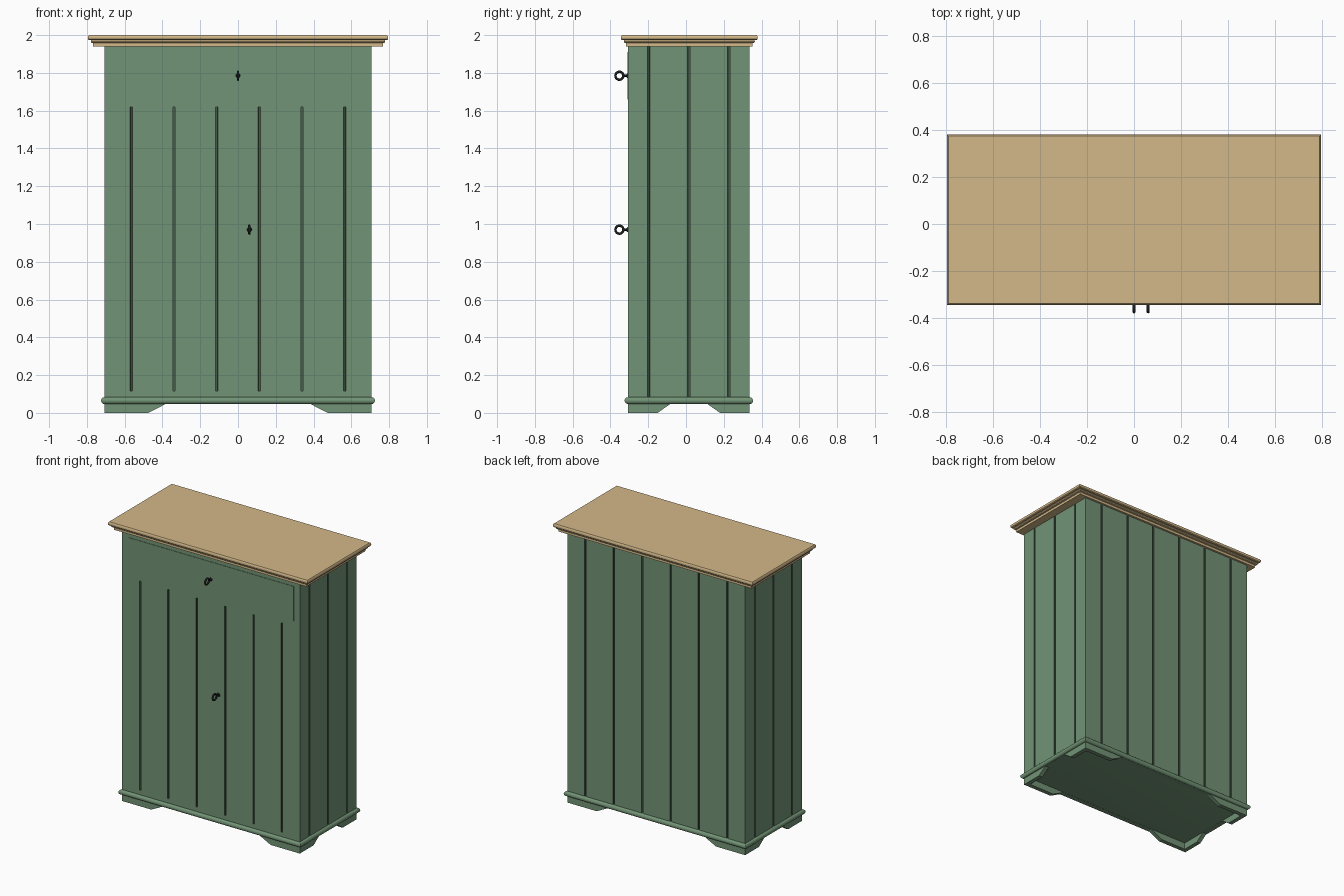
import bpy, bmesh, math
from mathutils import Matrix, Vector

if "Cube" in bpy.data.objects:
    bpy.data.objects.remove(bpy.data.objects["Cube"])

def mat(name, rgb):
    m = bpy.data.materials.new(name)
    m.diffuse_color = (*rgb, 1)
    m.use_nodes = True
    m.node_tree.nodes["Principled BSDF"].inputs["Base Color"].default_value = m.diffuse_color
    return m

GREEN = mat("sage green paint", (0.17, 0.295, 0.18))
GROOVE = mat("dark green groove", (0.06, 0.105, 0.065))
WOOD = mat("pale oak", (0.65, 0.48, 0.25))
IRON = mat("black iron", (0.012, 0.013, 0.013))

HX, HY, CY = 0.707, 0.322, 0.015      # carcass half sizes and depth centre
Y0, Y1 = CY - HY, CY + HY

def finish(name, bm, *mats, smooth=False):
    bmesh.ops.recalc_face_normals(bm, faces=bm.faces[:])
    me = bpy.data.meshes.new(name)
    bm.to_mesh(me)
    bm.free()
    ob = bpy.data.objects.new(name, me)
    bpy.context.collection.objects.link(ob)
    for m in mats:
        me.materials.append(m)
    if smooth:
        bpy.ops.object.select_all(action='DESELECT')
        ob.select_set(True)
        bpy.context.view_layer.objects.active = ob
        bpy.ops.object.shade_smooth_by_angle(angle=math.radians(35))
    return ob

def loft(bm, rings):
    """Join equal-length point rings into a closed solid; returns side faces by level."""
    vs = [[bm.verts.new(p) for p in r] for r in rings]
    n = len(vs[0])
    sides = [[bm.faces.new((a[i], a[(i + 1) % n], b[(i + 1) % n], b[i])) for i in range(n)]
             for a, b in zip(vs, vs[1:])]
    bm.faces.new(vs[0][::-1])
    bm.faces.new(vs[-1])
    return sides

def moulding(name, hx, hy, cy, profile, material):
    """Run an (offset, z) profile around a rectangle."""
    bm = bmesh.new()
    loft(bm, [[(sx * (hx + o), cy + sy * (hy + o), z)
               for sx, sy in ((-1, -1), (1, -1), (1, 1), (-1, 1))] for o, z in profile])
    return finish(name, bm, material, smooth=True)

# Carcass: outline with narrow strips that are sunk into board grooves
GW = 0.006
board_x = [-0.565 + 0.226 * i for i in range(6)]
board_y = [CY + 0.212 * i for i in (-1, 0, 1)]
outline, strips = [], {}

def wall(start, marks, point, front=False):
    outline.append(start)
    for m, s in marks:
        strips[len(outline)] = front
        outline.extend([point(m - s * GW), point(m + s * GW)])

wall((-HX, Y0), [(x, 1) for x in board_x], lambda x: (x, Y0), True)
wall((HX, Y0), [(y, 1) for y in board_y], lambda y: (HX, y))
wall((HX, Y1), [(x, -1) for x in reversed(board_x)], lambda x: (x, Y1))
wall((-HX, Y1), [(y, -1) for y in reversed(board_y)], lambda y: (-HX, y))

bm = bmesh.new()
levels = loft(bm, [[(x, y, z) for x, y in outline] for z in (0.05, 0.115, 1.62, 1.95)])
cut = [row[i] for k, row in enumerate(levels) for i, front in strips.items()
       if k == 1 or not front]
bmesh.ops.recalc_face_normals(bm, faces=bm.faces[:])
sunk = bmesh.ops.inset_region(bm, faces=cut, thickness=0.001, depth=-0.008,
                              use_boundary=True, use_even_offset=True)
for f in cut + sunk["faces"]:
    f.material_index = 1
finish("carcass", bm, GREEN, GROOVE)

# Plinth boards with angled cut-outs that leave bracket feet
def plinth(name, half, foot, slope, along, across, origin):
    pts = [(-half, 0), (-foot, 0), (-slope, 0.046), (slope, 0.046),
           (foot, 0), (half, 0), (half, 0.06), (-half, 0.06)]
    bm = bmesh.new()
    loft(bm, [[origin + along * u + across * t + Vector((0, 0, z)) for u, z in pts]
              for t in (0, 0.03)])
    finish(name, bm, GREEN)

X, Y = Vector((1, 0, 0)), Vector((0, 1, 0))
for s, fb, lr in ((-1, "front", "left"), (1, "back", "right")):
    plinth(fb + "_plinth", HX, 0.475, 0.385, X, -s * Y, Vector((0, CY + s * HY, 0)))
    plinth(lr + "_plinth", HY - 0.03, 0.165, 0.10, Y, -s * X, Vector((s * HX, CY, 0)))

# Half-round bead around the base
bead = [(0.018 * math.cos(a), 0.065 + 0.018 * math.sin(a))
        for a in [math.pi * (i / 10 - 0.5) for i in range(11)]]
moulding("base_bead", HX, HY, CY, bead, GREEN)

# Stepped cornice and top board
cornice = [(-0.028, 1.94), (-0.028, 1.957), (-0.018, 1.96), (-0.015, 1.966), (-0.018, 1.974)]
moulding("cornice", 0.795, 0.3625, 0.0175, cornice, WOOD)
nose = [(-0.006, 1.974), (-0.001, 1.979), (0, 1.987), (-0.001, 1.994), (-0.006, 2.0)]
moulding("top_board", 0.795, 0.3625, 0.0175, nose, WOOD)

# Drawer front, barely proud of the carcass
bm = bmesh.new()
bmesh.ops.create_cube(bm, size=1, matrix=Matrix.Translation((0, Y0 + 0.001, 1.785))
                      @ Matrix.Diagonal((1.32, 0.008, 0.25, 1)))
finish("drawer_front", bm, GREEN)

# Ring pulls: flared stem and upright ring
def ring_pull(name, x, z):
    bm = bmesh.new()
    stem = [(0.014, Y0 + 0.002), (0.012, Y0 - 0.004), (0.006, Y0 - 0.009), (0.006, Y0 - 0.024)]
    loft(bm, [[(x + r * math.cos(a), y, z + r * math.sin(a))
               for a in [math.tau * i / 16 for i in range(16)]] for r, y in stem])
    finish(name + "_stem", bm, IRON, smooth=True)
    bpy.ops.mesh.primitive_torus_add(major_radius=0.021, minor_radius=0.0065,
                                     major_segments=32, minor_segments=12,
                                     location=(x, -0.3525, z), rotation=(0, math.pi / 2, 0))
    ob = bpy.context.object
    ob.name = name + "_ring"
    ob.data.materials.append(IRON)
    bpy.ops.object.shade_smooth_by_angle(angle=math.radians(35))

ring_pull("drawer_pull", 0, 1.785)
ring_pull("door_pull", 0.06, 0.97)
